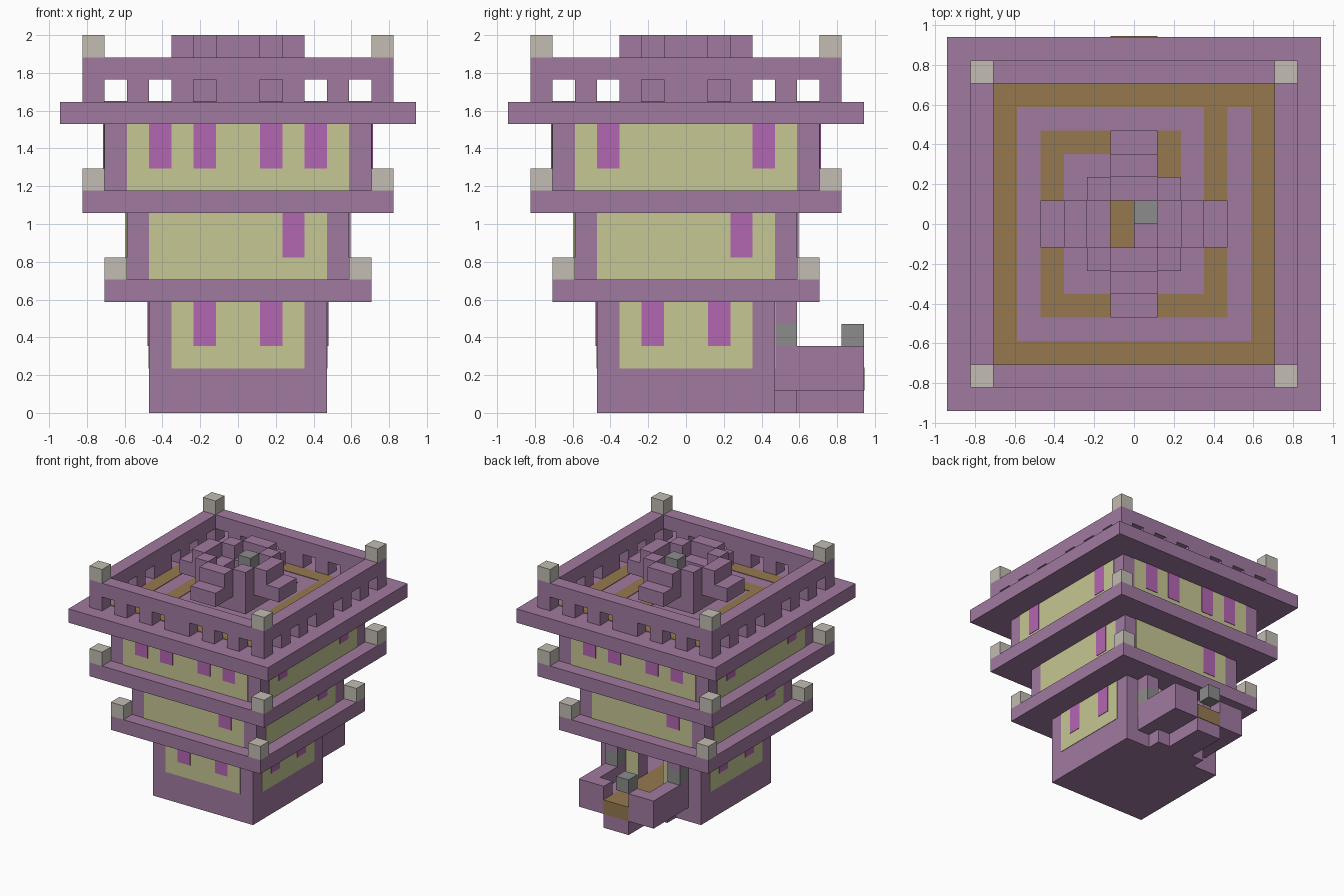
import bpy
import bmesh
from math import pi
from mathutils import Matrix, Vector

U = 2 / 17       # one building block
T = 0.035        # plate thickness in blocks

cube = bpy.data.objects.get("Cube")
if cube:
    bpy.data.objects.remove(cube, do_unlink=True)


def material(name, rgb):
    lin = [((c / 255 + 0.055) / 1.055) ** 2.4 for c in rgb] + [1]
    m = bpy.data.materials.new(name)
    m.use_nodes = True
    m.diffuse_color = lin
    m.node_tree.nodes["Principled BSDF"].inputs["Base Color"].default_value = lin
    return m


purple = material("purple_stone", (161, 122, 160))
sand = material("pale_sandstone", (198, 199, 148))
glass = material("magenta_glass", (180, 102, 178))
pale = material("pale_lamp", (194, 189, 179))
grey = material("grey_stone", (140, 140, 140))
brown = material("brown_path", (150, 121, 80))


def build(name, mat, boxes, turns=(0,)):
    """Join boxes (x0, x1, y0, y1, z0, z1), repeated by quarter turns."""
    bm = bmesh.new()
    for k in turns:
        spin = Matrix.Rotation(k * pi / 2, 4, 'Z')
        for x0, x1, y0, y1, z0, z1 in boxes:
            mid = Vector((x0 + x1, y0 + y1, z0 + z1)) * U / 2
            size = Vector((x1 - x0, y1 - y0, z1 - z0)) * U
            bmesh.ops.create_cube(
                bm, size=1,
                matrix=spin @ Matrix.Translation(mid) @ Matrix.Diagonal(size).to_4x4())
    mesh = bpy.data.meshes.new(name)
    bm.to_mesh(mesh)
    bm.free()
    mesh.materials.append(mat)
    ob = bpy.data.objects.new(name, mesh)
    bpy.context.collection.objects.link(ob)
    return ob


def square(r, z0, z1):
    return (-r, r, -r, r, z0, z1)


ALL = (0, 1, 2, 3)


def wall_plates(name, r, z0, z1, spans, mat, turns, depth=T):
    """Thin plates on the walls of a tier of half width r."""
    build(name, mat, [(a, b, -r - depth, -r, z0, z1) for a, b in spans], turns)


def corners(name, r, z):
    build(name, pale, [(r - 1, r, -r, 1 - r, z, z + 1)], ALL)


# Ground tier: hollow room with a doorway in the back
build("ground_base", purple, [square(4, 0, 2)])
build("ground_walls", purple, [(-4, 4, -4, -3, 2, 5), (-4, -3, -3, 4, 2, 5),
                               (3, 4, -3, 4, 2, 5), (-3, -1, 3, 4, 2, 5),
                               (1, 3, 3, 4, 2, 5), (-1, 1, 3, 4, 4, 5)])
wall_plates("ground_panels", 4, 2, 5, [(-3, 3)], sand, (0, 1, 3))
wall_plates("doorway_panels", 4, 2, 5, [(-3, -1), (1, 3)], sand, (2,))
wall_plates("ground_windows", 4, 3, 5, [(-2, -1), (1, 2)], glass, (0, 1, 3), 2 * T)

# Middle tier
build("lower_ledge", purple, [square(6, 5, 6)])
corners("lower_lamps", 6, 6)
build("middle_tier", purple, [square(5, 6, 9)])
wall_plates("middle_panels", 5, 6, 9, [(-4, 4)], sand, ALL)
wall_plates("middle_windows", 5, 7, 9, [(2, 3)], glass, ALL, 2 * T)

# Upper tier
build("upper_ledge", purple, [square(7, 9, 10)])
corners("upper_lamps", 7, 10)
build("upper_tier", purple, [square(6, 10, 13)])
wall_plates("upper_panels", 6, 10, 13, [(-5, 5)], sand, ALL)
outer = [(-4, -3), (3, 4)]
wall_plates("upper_windows", 6, 11, 13, outer + [(-2, -1), (1, 2)], glass, (0, 2), 2 * T)
wall_plates("upper_side_windows", 6, 11, 13, outer, glass, (1, 3), 2 * T)

# Roof deck, posts, rail and corner lamps
build("roof_deck", purple, [square(8, 13, 14)])
build("parapet_rail", purple, [(-7, 6, -7, -6, 15, 16)], ALL)
posts = [(-7, -6), (-5, -4), (-3, -2), (-1, 1), (2, 3), (4, 5)]
build("parapet_posts", purple, [(a, b, -7, -6, 14, 15) for a, b in posts], ALL)
corners("roof_lamps", 7, 16)

# Brown spiral path set in the deck
top = 14 + T
build("roof_path_border", brown, [(-6, 5, -6, -5, 14, top)], ALL)
build("roof_path_spiral", brown, [(3, 4, -4, 5, 14, top), (-4, 3, -4, -3, 14, top),
                                  (-4, -3, -3, 4, 14, top), (-3, 2, 3, 4, 14, top),
                                  (1, 2, 2, 3, 14, top), (-1, 0, -1, 1, 14, top)])

# Roof turret with four stepped arms
build("turret_corners", purple, [(1, 2, -2, -1, 14, 17)], ALL)
build("turret_walls", purple, [(-1, 1, -2, -1, 14, 16)], ALL)
build("turret_arms", purple, [(-1, 1, -3, -2, 15, 17), (-1, 1, -4, -3, 15, 16)], ALL)
build("turret_steps", purple, [(0, 1, -1, 0, 14, 15), (0, 1, 0, 1, 14, 16)])
build("turret_lamp", grey, [(0, 1, 0, 1, 16, 17)])

# Back porch
build("porch_floor", purple, [(-3, 3, 4, 8, 1, 2)])
build("porch_footing", purple, [(-2, 2, 4, 5, 0, 1), (-1, 1, 5, 8, 0, 1)])
for s, side in ((1, "left"), (-1, "right")):
    a, b = sorted((2 * s, 3 * s))
    c, d = sorted((s, 2 * s))
    build(side + "_porch_wall", purple, [(a, b, 4, 8, 2, 3), (c, d, 7, 8, 2, 3)])
    build(side + "_porch_lamp", grey, [(a, b, 4, 5, 3, 4)])
    build(side + "_porch_bracket", purple, [(a, b, 4, 5, 4, 5)])
build("porch_end_lamp", grey, [(-1, 0, 7, 8, 3, 4)])
build("porch_path", brown, [(-1, 1, -1, 8, 2, 2 + T), (-1, 1, 8, 8 + T, 1, 2 + T)])
